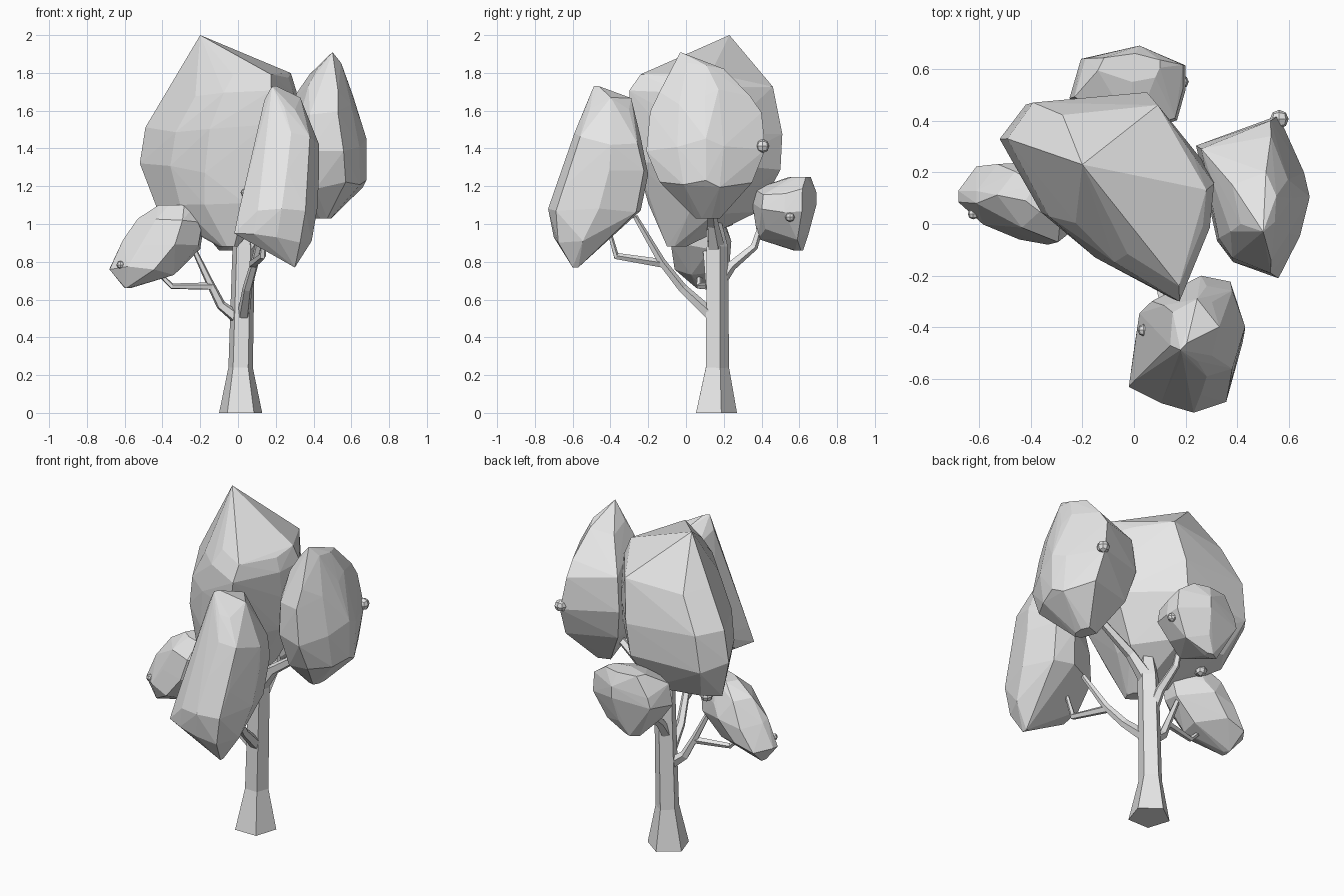
import bpy
import bmesh
import random
from math import cos, sin, tau
from mathutils import Vector
from mathutils.bvhtree import BVHTree

random.seed(4)

cube = bpy.data.objects.get("Cube")
if cube:
    bpy.data.objects.remove(cube, do_unlink=True)

# One plain grey for the whole tree
GREY = (0.8, 0.8, 0.8, 1)
grey = bpy.data.materials.new("plain_grey")
grey.use_nodes = True
grey.diffuse_color = GREY
grey.node_tree.nodes["Principled BSDF"].inputs["Base Color"].default_value = GREY


def make_object(name, bm):
    """Turn a bmesh into a flat shaded grey object."""
    bmesh.ops.recalc_face_normals(bm, faces=bm.faces)
    mesh = bpy.data.meshes.new(name)
    bm.to_mesh(mesh)
    bm.free()
    mesh.materials.append(grey)
    obj = bpy.data.objects.new(name, mesh)
    bpy.context.collection.objects.link(obj)


def limb(name, points, radii, sides=5):
    """Tapered faceted tube along a path."""
    bm = bmesh.new()
    path = [Vector(p) for p in points]
    up = Vector((0, 0, 1))
    rings = []
    for i, (centre, radius) in enumerate(zip(path, radii)):
        before = path[max(i - 1, 0)]
        after = path[min(i + 1, len(path) - 1)]
        # The trunk foot stays level on the ground
        along = up if centre.z == 0 else (after - before).normalized()
        turn = up.rotation_difference(along)
        ring = []
        for k in range(sides):
            a = tau * (k / sides + 0.25)
            offset = Vector((radius * cos(a), radius * sin(a), 0))
            ring.append(bm.verts.new(centre + turn @ offset))
        rings.append(ring)
    for low, high in zip(rings, rings[1:]):
        for k in range(sides):
            n = (k + 1) % sides
            bm.faces.new((low[k], low[n], high[n], high[k]))
    bm.faces.new(rings[0])
    bm.faces.new(rings[-1])
    make_object(name, bm)


def foliage(name, outline, layers):
    """Faceted clump: hull of one plan outline fitted to layers of
    (height, left edge, right edge, front edge, back edge).
    Returns its surface so that fruit can be placed on it."""
    bm = bmesh.new()
    for z, left, right, front, back in layers:
        uneven = 0 if z in (layers[0][0], layers[-1][0]) else 0.035
        for u, v in outline:
            x = (left + right + u * (right - left)) / 2
            y = (front + back + v * (back - front)) / 2
            bm.verts.new((x, y, z + random.uniform(-uneven, uneven)))
    bmesh.ops.remove_doubles(bm, verts=bm.verts, dist=0.025)
    bmesh.ops.convex_hull(bm, input=bm.verts)
    loose = [v for v in bm.verts if not v.link_faces]
    bmesh.ops.delete(bm, geom=loose, context="VERTS")
    surface = BVHTree.FromBMesh(bm)
    make_object(name, bm)
    return surface


def fruit(name, surface, radius, spots):
    """Small rounded cubes sitting on a clump's surface."""
    bm = bmesh.new()
    for spot in spots:
        centre = surface.find_nearest(Vector(spot))[0]
        earlier_verts = set(bm.verts)
        earlier_edges = set(bm.edges)
        bmesh.ops.create_cube(bm, size=1)
        edges = [e for e in bm.edges if e not in earlier_edges]
        bmesh.ops.subdivide_edges(bm, edges=edges, cuts=1, use_grid_fill=True)
        size = radius * random.uniform(0.9, 1.1)
        for v in bm.verts:
            if v not in earlier_verts:
                v.co = centre + v.co.normalized() * size
    make_object(name, bm)


# Trunk with a flared foot
limb("trunk",
     [(0.014, 0.15, 0), (0.014, 0.16, 0.24), (0.03, 0.16, 0.88), (0.02, 0.14, 1.06)],
     [0.12, 0.068, 0.062, 0.035])

# Branches, each reaching into one clump
limb("left_branch", [(0.03, 0.16, 0.86), (0.14, 0.14, 1), (0.42, 0.12, 1.2)],
     [0.05, 0.032, 0.02])
limb("front_branch",
     [(0.03, 0.13, 0.52), (0.05, -0.02, 0.66), (0.09, -0.13, 0.8), (0.14, -0.27, 1.04)],
     [0.035, 0.026, 0.022, 0.014])
limb("front_twig", [(0.08, -0.12, 0.79), (0.13, -0.37, 0.83), (0.14, -0.41, 0.97)],
     [0.024, 0.019, 0.012])
limb("right_branch",
     [(0, 0.15, 0.5), (-0.09, 0.14, 0.57), (-0.15, 0.12, 0.69), (-0.24, 0.1, 0.88)],
     [0.035, 0.027, 0.021, 0.014])
limb("right_twig", [(-0.14, 0.12, 0.67), (-0.35, 0.07, 0.67), (-0.44, 0.07, 0.76)],
     [0.021, 0.016, 0.011])
limb("back_branch",
     [(0.01, 0.17, 0.68), (0.01, 0.24, 0.78), (0, 0.36, 0.88), (0, 0.41, 1.04)],
     [0.035, 0.028, 0.022, 0.014])

# Large middle clump
main = foliage(
    "main_foliage",
    [(-1, 0.55), (-0.75, 0.9), (0.35, 1), (0.75, 0.5), (1, 0.2),
     (0.95, -0.25), (0.6, -1), (-0.15, -0.6), (-0.6, -0.2)],
    [(0.88, -0.1, 0, -0.1, 0),
     (1.08, -0.42, 0.15, -0.2, 0.38),
     (1.3, -0.52, 0.29, -0.26, 0.5),
     (1.5, -0.49, 0.31, -0.29, 0.51),
     (1.7, -0.36, 0.31, -0.3, 0.46),
     (1.79, -0.25, 0.28, -0.24, 0.38),
     (2, -0.2, -0.2, 0.23, 0.23)])
fruit("main_fruit", main, 0.036, [
    (-0.36, 0.13, 1.65), (-0.05, -0.27, 1.68), (-0.27, -0.15, 1.4),
    (-0.53, 0.26, 1.27), (-0.43, 0.47, 1.53), (0.07, 0.54, 1.41),
    (0.03, 0.23, 1.9), (0.2, -0.01, 1.84), (0.29, 0.19, 1.7),
    (-0.06, -0.2, 1.1), (-0.3, 0.23, 1)])

# Clump on the left
left_clump = foliage(
    "left_foliage",
    [(-1, 0.63), (0.45, 1), (0.9, 0.3), (1, 0), (0.83, -0.48),
     (0.45, -1), (-0.35, -0.8), (-0.63, -0.54)],
    [(1.03, 0.4, 0.5, 0.05, 0.18),
     (1.2, 0.28, 0.68, -0.14, 0.35),
     (1.42, 0.24, 0.68, -0.21, 0.42),
     (1.6, 0.26, 0.63, -0.19, 0.4),
     (1.7, 0.32, 0.61, -0.14, 0.34),
     (1.82, 0.38, 0.56, -0.06, 0.2),
     (1.91, 0.5, 0.5, -0.03, -0.03)])
fruit("left_fruit", left_clump, 0.034, [
    (0.63, 0.22, 1.63), (0.63, -0.05, 1.63), (0.63, 0.13, 1.13),
    (0.55, 0.4, 1.41)])

# Clump at the front
front_clump = foliage(
    "front_foliage",
    [(-1, -0.5), (-0.5, -0.85), (0.1, -1), (0.7, -0.83), (1, 0.1),
     (0.7, 0.9), (0.1, 1), (-0.9, 0.57)],
    [(0.77, 0.29, 0.31, -0.6, -0.57),
     (0.93, -0.02, 0.39, -0.7, -0.42),
     (1.06, 0, 0.42, -0.73, -0.24),
     (1.25, 0.05, 0.43, -0.66, -0.2),
     (1.45, 0.1, 0.43, -0.59, -0.24),
     (1.64, 0.14, 0.33, -0.53, -0.29),
     (1.73, 0.17, 0.21, -0.49, -0.46)])
fruit("front_fruit", front_clump, 0.026, [
    (0.25, -0.51, 1.57), (0.44, -0.41, 1.41), (0.24, -0.68, 1.1),
    (0.13, -0.39, 1.51), (0.02, -0.41, 1.17)])

# Small clump at the back
back_clump = foliage(
    "back_foliage",
    [(-0.8, 0.7), (0.2, 1), (1, 0.55), (1, 0), (0.85, -0.7), (0.1, -1), (-1, -0.2)],
    [(0.86, -0.1, -0.02, 0.57, 0.62),
     (0.95, -0.18, 0.12, 0.38, 0.65),
     (1.08, -0.25, 0.2, 0.35, 0.69),
     (1.16, -0.23, 0.19, 0.36, 0.69),
     (1.25, -0.14, 0.1, 0.55, 0.66)])
fruit("back_fruit", back_clump, 0.028, [
    (-0.06, 0.55, 1.25), (0.03, 0.7, 1.15), (0.18, 0.55, 1.04)])

# Small clump on the right
right_clump = foliage(
    "right_foliage",
    [(-1, 0.3), (-1, 0), (-0.45, -0.6), (0.35, -1), (0.95, -0.4),
     (1, 0.3), (0.1, 1), (-0.6, 0.95)],
    [(0.66, -0.6, -0.57, 0.04, 0.12),
     (0.76, -0.68, -0.33, -0.06, 0.23),
     (0.88, -0.61, -0.2, -0.08, 0.24),
     (1, -0.53, -0.18, -0.07, 0.21),
     (1.1, -0.42, -0.22, 0.02, 0.16)])
fruit("right_fruit", right_clump, 0.022, [
    (-0.51, 0.11, 1.04), (-0.44, -0.07, 0.92), (-0.66, 0, 0.8)])
